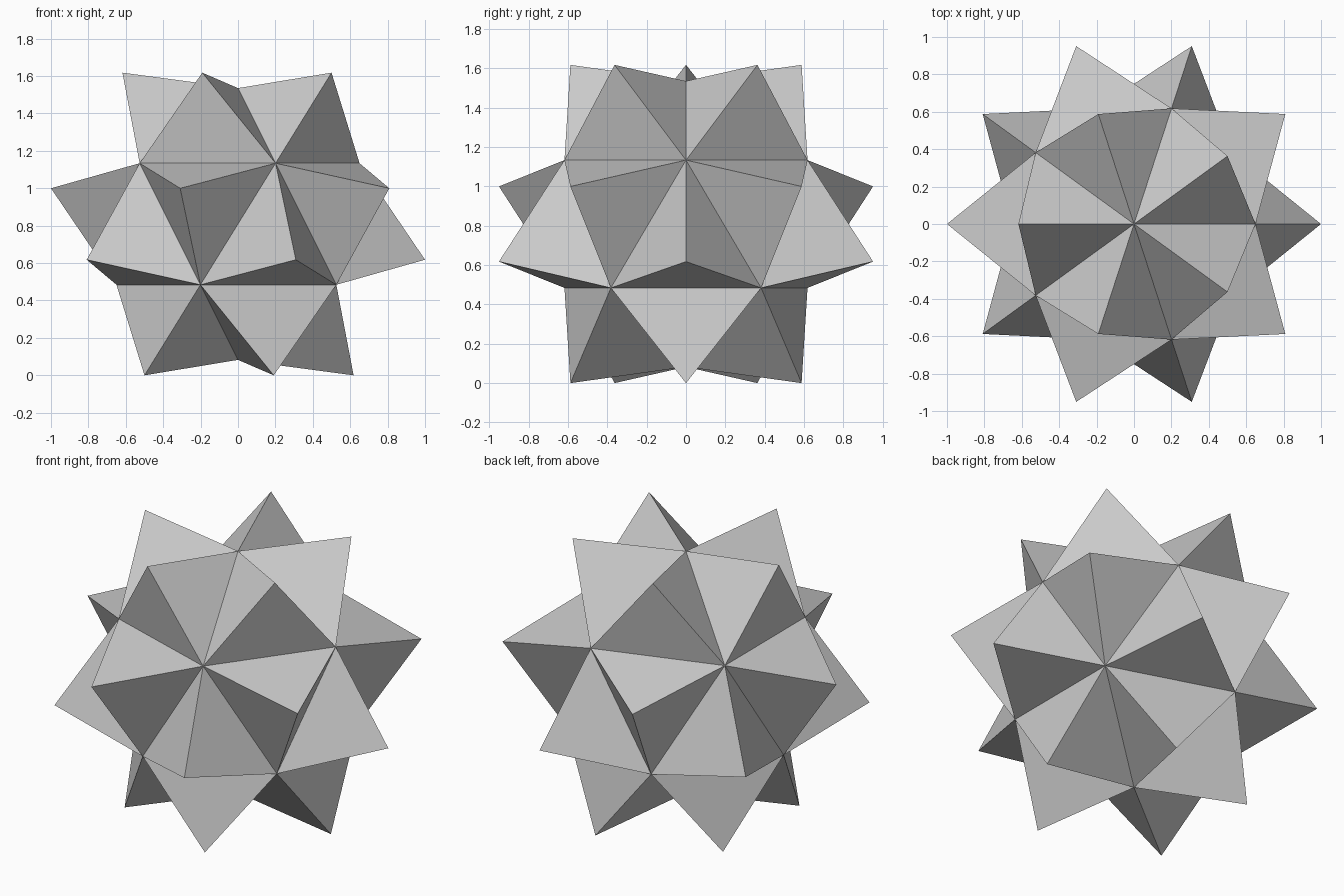
import bpy
import bmesh
from mathutils import Vector

cube = bpy.data.objects.get("Cube")
if cube:
    bpy.data.objects.remove(cube, do_unlink=True)

CORE_RADIUS = 0.7265    # corners of the twenty-sided core
SPIKE_RADIUS = 1.018    # distance of the spike tips from the centre
HALF_HEIGHT = 0.809

# Plain grey colour
grey = bpy.data.materials.new("plain grey")
grey.use_nodes = True
colour = (0.6, 0.6, 0.6, 1.0)
grey.diffuse_color = colour
grey.node_tree.nodes["Principled BSDF"].inputs["Base Color"].default_value = colour

# Icosahedron core with a three-sided spike raised on each face
bm = bmesh.new()
bmesh.ops.create_icosphere(bm, subdivisions=1, radius=CORE_RADIUS)
tips = bmesh.ops.poke(bm, faces=bm.faces[:])["verts"]
for tip in tips:
    tip.co = tip.co.normalized() * SPIKE_RADIUS
bmesh.ops.recalc_face_normals(bm, faces=bm.faces[:])
bmesh.ops.translate(bm, verts=bm.verts[:], vec=Vector((0, 0, HALF_HEIGHT)))

mesh = bpy.data.meshes.new("spiked_star")
bm.to_mesh(mesh)
bm.free()
mesh.materials.append(grey)
star = bpy.data.objects.new("spiked_star", mesh)
bpy.context.collection.objects.link(star)
